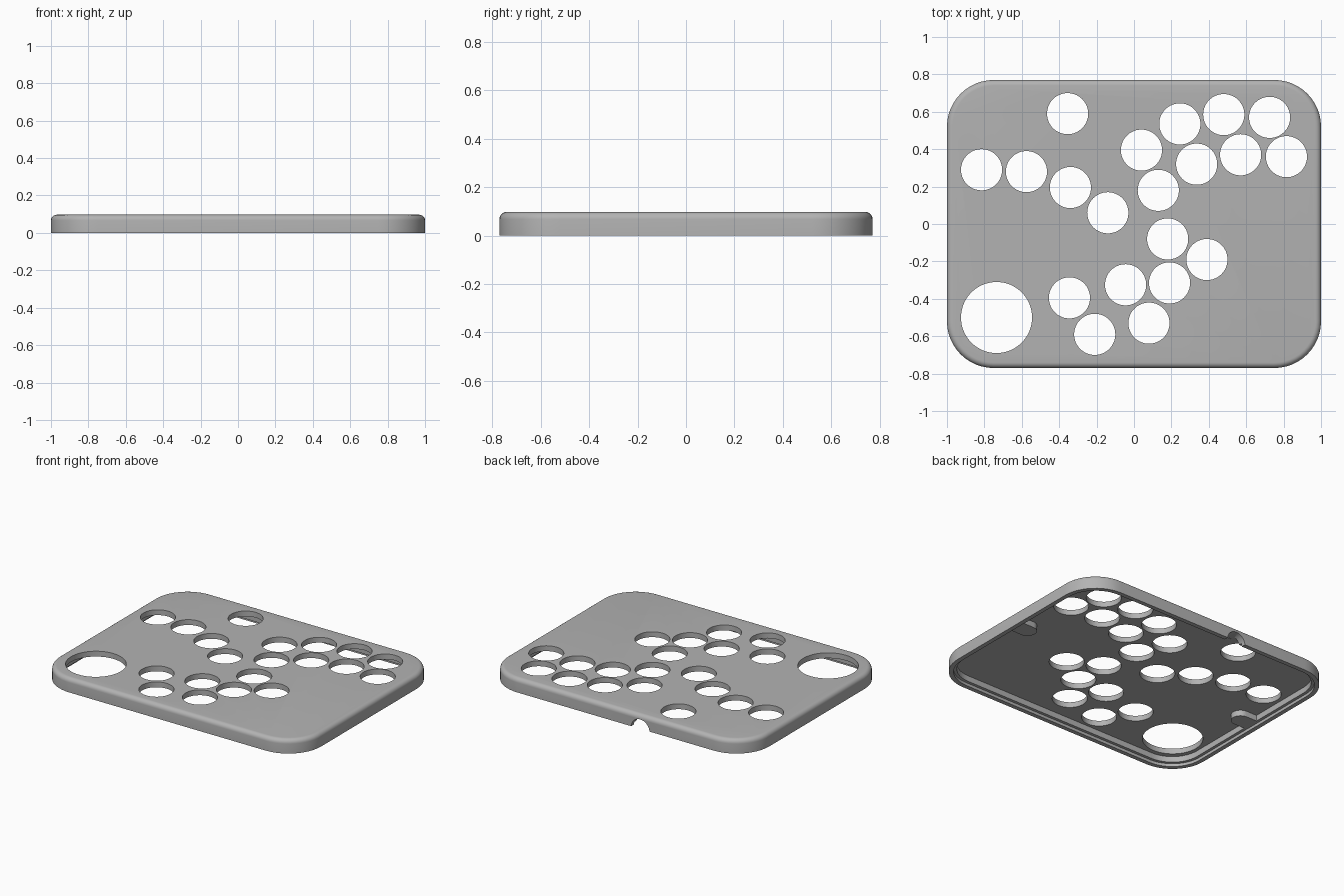
import bpy, bmesh, math
from mathutils import Matrix, Vector

old = bpy.data.objects.get("Cube")
if old:
    bpy.data.objects.remove(old)

HALF_X, HALF_Y, HEIGHT = 1.0, 0.77, 0.097
CORNER, FILLET = 0.25, 0.03
CEILING = 0.06      # underside of the top plate
HOLE_R = 0.11

grey = bpy.data.materials.new("plain_grey")
grey.use_nodes = True
colour = (0.45, 0.45, 0.45, 1)
grey.diffuse_color = colour
grey.node_tree.nodes["Principled BSDF"].inputs["Base Color"].default_value = colour


def make_object(name, bm):
    bmesh.ops.recalc_face_normals(bm, faces=bm.faces)
    mesh = bpy.data.meshes.new(name)
    bm.to_mesh(mesh)
    bm.free()
    mesh.materials.append(grey)
    obj = bpy.data.objects.new(name, mesh)
    bpy.context.collection.objects.link(obj)
    return obj


def rounded_ring(bm, inset, z, steps=12):
    """Loop of vertices around a rounded rectangle."""
    r = CORNER - inset
    ring = []
    for q, (sx, sy) in enumerate([(1, 1), (-1, 1), (-1, -1), (1, -1)]):
        for i in range(steps + 1):
            a = math.pi / 2 * (q + i / steps)
            ring.append(bm.verts.new((sx * (HALF_X - CORNER) + r * math.cos(a),
                                      sy * (HALF_Y - CORNER) + r * math.sin(a), z)))
    return ring


def cylinder(bm, radius, depth, matrix, sides=64):
    bmesh.ops.create_cone(bm, cap_ends=True, segments=sides, radius1=radius,
                          radius2=radius, depth=depth, matrix=matrix)


# Shell section: stepped inner rim, outer wall, rounded top edge
section = [(0.05, CEILING), (0.05, 0.02), (0.03, 0.02), (0.03, 0), (0, 0)]
for i in range(7):
    a = math.pi / 2 * i / 6
    section.append((FILLET * (1 - math.cos(a)), HEIGHT - FILLET * (1 - math.sin(a))))

bm = bmesh.new()
rings = [rounded_ring(bm, inset, z) for inset, z in section]
for lower, upper in zip(rings, rings[1:]):
    for i in range(len(lower)):
        j = (i + 1) % len(lower)
        bm.faces.new((lower[i], lower[j], upper[j], upper[i]))
bm.faces.new(rings[0])
bm.faces.new(rings[-1])
shell = make_object("case_top", bm)

# Button holes, round corner opening and cable notch
buttons = [(-.355, .59), (-.815, .29), (-.575, .28), (-.34, .195), (-.14, .06),
           (.04, .395), (.245, .535), (.48, .585), (.725, .57), (.335, .32),
           (.57, .37), (.815, .36), (.13, .18), (.18, -.08), (.39, -.19),
           (.19, -.315), (-.045, -.325), (.08, -.53), (-.345, -.395), (-.21, -.59)]
bm = bmesh.new()
for x, y in buttons:
    cylinder(bm, HOLE_R, 0.2, Matrix.Translation((x, y, 0.14)))
cylinder(bm, 0.19, 0.2, Matrix.Translation((-.735, -.5, 0.14)))
cylinder(bm, 0.07, 0.16, Matrix.Translation((-.19, HALF_Y, -0.005))
         @ Matrix.Rotation(math.pi / 2, 4, 'X'), 32)
cutter = make_object("hole_cutter", bm)
cutter.hide_render = True

cut = shell.modifiers.new("holes", 'BOOLEAN')
cut.operation = 'DIFFERENCE'
cut.solver = 'EXACT'
cut.object = cutter
bpy.context.view_layer.objects.active = shell
shell.select_set(True)
bpy.ops.object.modifier_apply(modifier=cut.name)
bpy.data.objects.remove(cutter)


# Rounded tabs under the plate, at the middle of each end wall
def end_tab(name, side):
    bm = bmesh.new()
    outline = [(side * 0.96, -0.06), (side * 0.96, 0.06)]
    for i in range(17):
        a = math.pi / 2 - math.pi * i / 16
        outline.append((side * (0.87 - 0.06 * math.cos(a)), 0.06 * math.sin(a)))
    face = bm.faces.new([bm.verts.new((x, y, 0.02)) for x, y in outline])
    top = bmesh.ops.extrude_face_region(bm, geom=[face])["geom"]
    bmesh.ops.translate(bm, vec=Vector((0, 0, CEILING - 0.01)),
                        verts=[v for v in top if isinstance(v, bmesh.types.BMVert)])
    return make_object(name, bm)


tabs = [end_tab("left_tab", 1), end_tab("right_tab", -1)]

bpy.ops.object.select_all(action='DESELECT')
for obj in [shell] + tabs:
    obj.select_set(True)
bpy.context.view_layer.objects.active = shell
bpy.ops.object.shade_smooth_by_angle(angle=math.radians(30))
